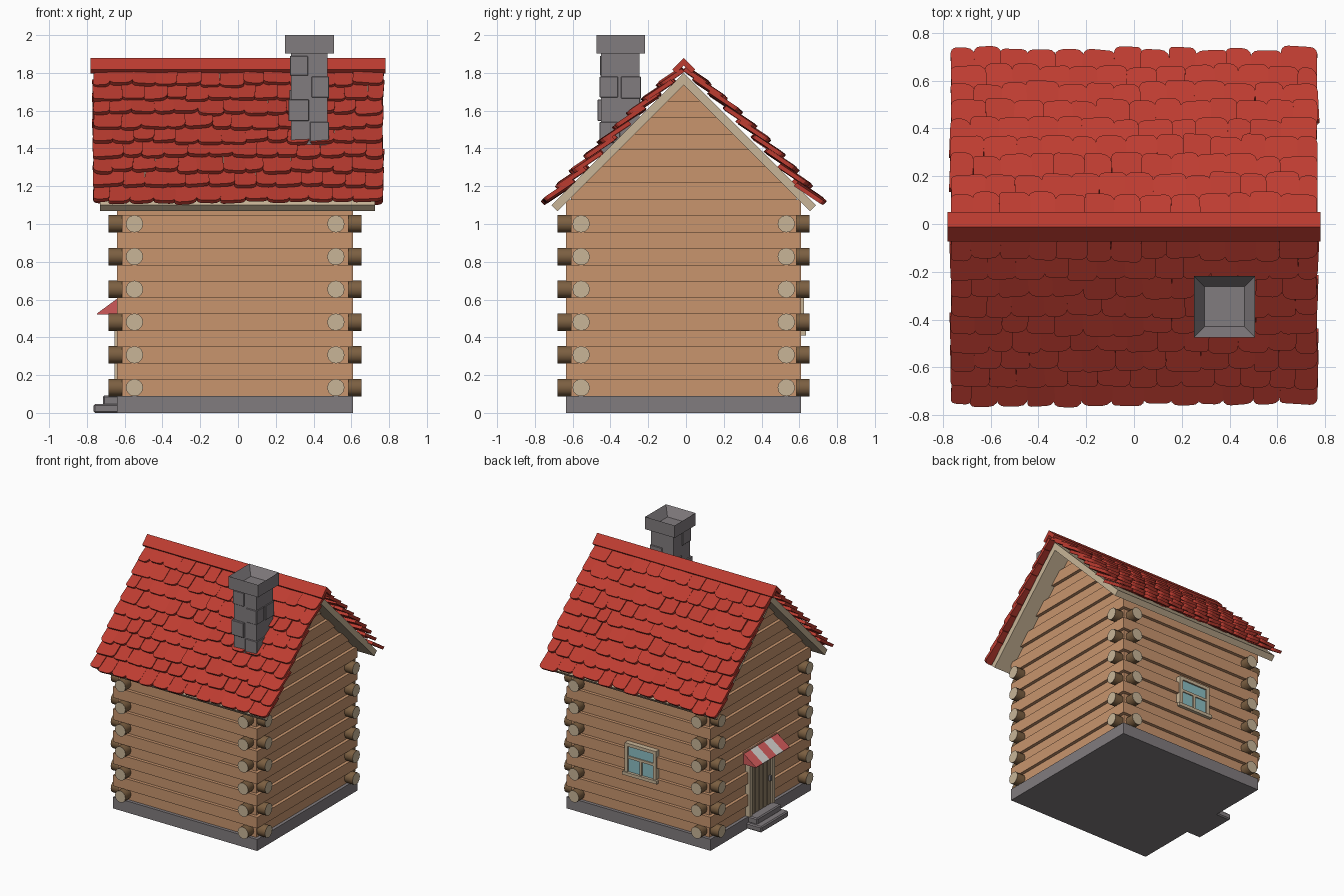
import bpy, bmesh, math, random
from mathutils import Vector, Matrix

if "Cube" in bpy.data.objects:
    bpy.data.objects.remove(bpy.data.objects["Cube"])

random.seed(4)
CX, CY = -0.015, -0.012          # centre of the house body
HX, HY = 0.625, 0.622            # half sizes of the body
C = math.sqrt(0.5)               # 45 degree roof


def material(name, r, g, b):
    m = bpy.data.materials.new(name)
    m.diffuse_color = (r, g, b, 1)
    m.use_nodes = True
    m.node_tree.nodes["Principled BSDF"].inputs["Base Color"].default_value = m.diffuse_color
    return m


WOOD = material("wood", 0.58, 0.30, 0.155)
BARK = material("bark", 0.20, 0.115, 0.053)
PALE = material("pale_wood", 0.58, 0.46, 0.31)
DOOR = material("door_wood", 0.28, 0.21, 0.13)
RED = material("roof_red", 0.51, 0.045, 0.03)
AWN = material("awning_red", 0.62, 0.10, 0.10)
WHITE = material("awning_white", 0.65, 0.62, 0.6)
GLASS = material("glass", 0.26, 0.52, 0.55)
STONE = material("stone", 0.22, 0.20, 0.21)


def finish(name, bm, *mats):
    bmesh.ops.recalc_face_normals(bm, faces=bm.faces)
    me = bpy.data.meshes.new(name)
    bm.to_mesh(me)
    bm.free()
    for m in mats:
        me.materials.append(m)
    ob = bpy.data.objects.new(name, me)
    bpy.context.collection.objects.link(ob)
    return ob


def box(bm, x0, x1, y0, y1, z0, z1):
    m = Matrix.Translation(((x0 + x1) / 2, (y0 + y1) / 2, (z0 + z1) / 2))
    m = m @ Matrix.Diagonal((x1 - x0, y1 - y0, z1 - z0, 1))
    return bmesh.ops.create_cube(bm, size=1, matrix=m)["verts"]


def prism(bm, pts, shift, mat=0):
    """Closed solid from a flat outline pushed along a vector."""
    a = [bm.verts.new(p) for p in pts]
    b = [bm.verts.new(Vector(p) + Vector(shift)) for p in pts]
    n = len(a)
    faces = [bm.faces.new(a), bm.faces.new(b[::-1])]
    faces += [bm.faces.new((a[i], b[i], b[(i + 1) % n], a[(i + 1) % n])) for i in range(n)]
    for f in faces:
        f.material_index = mat


def boxes(name, mat, *dims, bevel=0):
    bm = bmesh.new()
    for d in dims:
        box(bm, *d)
    ob = finish(name, bm, mat)
    if bevel:
        mod = ob.modifiers.new("bevel", "BEVEL")
        mod.width, mod.segments = bevel, 1
    return ob


# foundation and door steps
boxes("foundation", STONE, (CX - HX, CX + HX, CY - HY, CY + HY, 0, 0.09))
boxes("door_steps", STONE, (-0.765, -0.63, CY - 0.17, CY + 0.17, 0, 0.047),
      (-0.715, -0.63, CY - 0.15, CY + 0.15, 0.04, 0.092), bevel=0.008)

# log walls: alternating recessed and proud courses, trimmed to the gable
bm = bmesh.new()
loops, h = [], 0.0867
for i in range(20):
    d = 0.025 if i % 2 == 0 else 0
    for z in (0.09 + i * h, 0.09 + (i + 1) * h):
        loops.append([bm.verts.new((CX + sx * (HX - d), CY + sy * (HY - d), z))
                      for sx, sy in ((-1, -1), (1, -1), (1, 1), (-1, 1))])
for a, b in zip(loops, loops[1:]):
    for k in range(4):
        bm.faces.new((a[k], a[(k + 1) % 4], b[(k + 1) % 4], b[k]))
bm.faces.new(loops[0])
bm.faces.new(loops[-1])
for s in (-1, 1):
    g = bm.verts[:] + bm.edges[:] + bm.faces[:]
    bmesh.ops.bisect_plane(bm, geom=g, plane_co=(0, CY, 1.745), plane_no=(0, s, 1), clear_outer=True)
finish("walls", bm, WOOD)

# crossing log ends at the corners
bm = bmesh.new()
for i in range(6):
    for sx in (-1, 1):
        for sy in (-1, 1):
            for along_x in (True, False):
                if along_x:
                    rot = Matrix.Rotation(math.pi / 2, 4, 'Y')
                    p = (CX + sx * (HX - 0.015), CY + sy * 0.543, 0.134 + i * 2 * h)
                else:
                    rot = Matrix.Rotation(math.pi / 2, 4, 'X')
                    p = (CX + sx * 0.533, CY + sy * (HY - 0.015), 0.134 + i * 2 * h)
                r = bmesh.ops.create_cone(bm, cap_ends=True, segments=12, radius1=0.046,
                                          radius2=0.046, depth=0.12,
                                          matrix=Matrix.Translation(p) @ rot)
                for f in {f for v in r["verts"] for f in v.link_faces}:
                    f.material_index = 1 if len(f.verts) > 4 else 0
ob = finish("log_ends", bm, BARK, PALE)
for f in ob.data.polygons:
    f.use_smooth = len(f.vertices) == 4


def slope(x, v, n, s):
    """Roof point: v down the slope, n above the deck, s = side."""
    return Vector((x, CY + s * C * (v + n), 1.80 - C * (v - n)))


# roof deck as one folded board
bm = bmesh.new()
lo, up = [slope(-0.73, 0.99, n, 1) for n in (-0.045, 0)]
half = [up, lo]
prism(bm, [(-0.73, CY, 1.80)] + half + [(-0.73, CY, 1.737)]
      + [(-0.73, 2 * CY - p.y, p.z) for p in half[::-1]], (1.455, 0, 0))
finish("roof_deck", bm, PALE)

# roof tiles: rounded lower corners, jittered rows
for s, name in ((-1, "front_roof_tiles"), (1, "back_roof_tiles")):
    bm = bmesh.new()
    for row in range(9):
        v1 = 1.005 - 0.108 * row
        shift = 0.25 if row % 2 else -0.25
        cuts = [-0.765] + [-0.765 + 1.53 * (k + shift + random.uniform(-.12, .12)) / 13
                           for k in range(1, 13)] + [0.765]
        lift = (0.022 if s > 0 else 0.012) * math.sin(math.pi * row / 9)
        for x0, x1 in zip(cuts, cuts[1:]):
            w, L = x1 - x0 + 0.004, min(0.18, v1 - 0.0)
            vb = v1 + random.uniform(-0.014, 0.012)
            ra, rb = random.uniform(0.02, 0.045), random.uniform(0.015, 0.035)
            out = [(-w / 2, -L), (w / 2, -L)]
            for k in range(4):
                a = k * math.pi / 6
                out.append((w / 2 - ra + ra * math.cos(a), -ra + ra * math.sin(a)))
            for k in range(4):
                a = math.pi / 2 + k * math.pi / 6
                out.append((-w / 2 + rb + rb * math.cos(a), -rb + rb * math.sin(a)))
            spin, roll = random.uniform(-.05, .05), random.uniform(-.09, .09)
            pts = []
            for u, v in out:
                n = 0.03 + 0.2 * v + roll * u + lift
                pts.append(slope((x0 + x1) / 2 + u - spin * v, vb + v + spin * u, n, s))
            prism(bm, pts, Vector((0, s * C, C)) * 0.023)
    finish(name, bm, RED)

# ridge cap
bm = bmesh.new()
prism(bm, [(-0.78, CY + y, z) for y, z in ((0, 1.88), (0.062, 1.818), (0.042, 1.798),
          (0, 1.84), (-0.042, 1.798), (-0.062, 1.818))], (1.56, 0, 0))
finish("ridge_cap", bm, RED)

# chimney: shaft, proud stones and a hollow cap
X0, X1, Y0, Y1 = 0.28, 0.475, -0.45, -0.245
boxes("chimney_shaft", STONE, (X0, X1, Y0, Y1, 1.32, 1.91))
boxes("chimney_stones", STONE,
      (0.267, 0.375, -0.468, -0.36, 1.545, 1.66), (0.38, 0.482, -0.457, -0.35, 1.43, 1.54),
      (0.375, 0.482, -0.345, -0.238, 1.665, 1.78), (0.274, 0.37, -0.456, -0.35, 1.785, 1.89),
      (0.272, 0.37, -0.34, -0.24, 1.60, 1.71), (0.39, 0.481, -0.457, -0.36, 1.67, 1.78),
      bevel=0.003)
bm = bmesh.new()
box(bm, 0.25, 0.507, -0.475, -0.217, 1.903, 2.0)
bm.faces.ensure_lookup_table()
top = max(bm.faces, key=lambda f: f.calc_center_median().z)
bmesh.ops.inset_region(bm, faces=[top], thickness=0.064)
bmesh.ops.translate(bm, verts=top.verts[:], vec=(0, 0, -0.07))
finish("chimney_cap", bm, STONE)

# door on the left side
W = 0.155
boxes("door_frame", PALE, (-0.655, -0.6, CY - W, CY - W + 0.03, 0.09, 0.55),
      (-0.655, -0.6, CY + W - 0.03, CY + W, 0.09, 0.55),
      (-0.655, -0.6, CY - W, CY + W, 0.52, 0.55))
boxes("door_planks", DOOR, *[(-0.645, -0.6, CY - 0.125 + k * 0.05 + 0.003, CY - 0.125 + k * 0.05 + 0.047,
                              0.09, 0.525) for k in range(5)])
boxes("door_backing", DOOR, (-0.641, -0.6, CY - 0.125, CY + 0.125, 0.09, 0.525))
boxes("door_handle", STONE, (-0.662, -0.64, CY - 0.108, CY - 0.092, 0.28, 0.32))

# striped awning above the door
bm = bmesh.new()
for k in range(5):
    y = CY - 0.21 + k * 0.084
    prism(bm, [(-0.63, y, 0.612), (-0.747, y, 0.526), (-0.747, y, 0.522), (-0.63, y, 0.522)],
          (0, 0.084, 0), k % 2)
finish("awning", bm, AWN, WHITE)

# window on the back
WX, YB = -0.04, CY + HY
boxes("window_glass", GLASS, (WX - 0.12, WX + 0.12, YB - 0.04, YB + 0.004, 0.43, 0.65))
boxes("window_frame", PALE,
      (WX - 0.135, WX - 0.11, YB - 0.04, YB + 0.015, 0.43, 0.66),
      (WX + 0.11, WX + 0.135, YB - 0.04, YB + 0.015, 0.43, 0.66),
      (WX - 0.135, WX + 0.135, YB - 0.04, YB + 0.015, 0.635, 0.66),
      (WX - 0.11, WX + 0.11, YB - 0.04, YB + 0.012, 0.54, 0.56),
      (WX - 0.01, WX + 0.01, YB - 0.04, YB + 0.012, 0.43, 0.55),
      (WX - 0.15, WX + 0.15, YB - 0.04, YB + 0.025, 0.41, 0.435))
